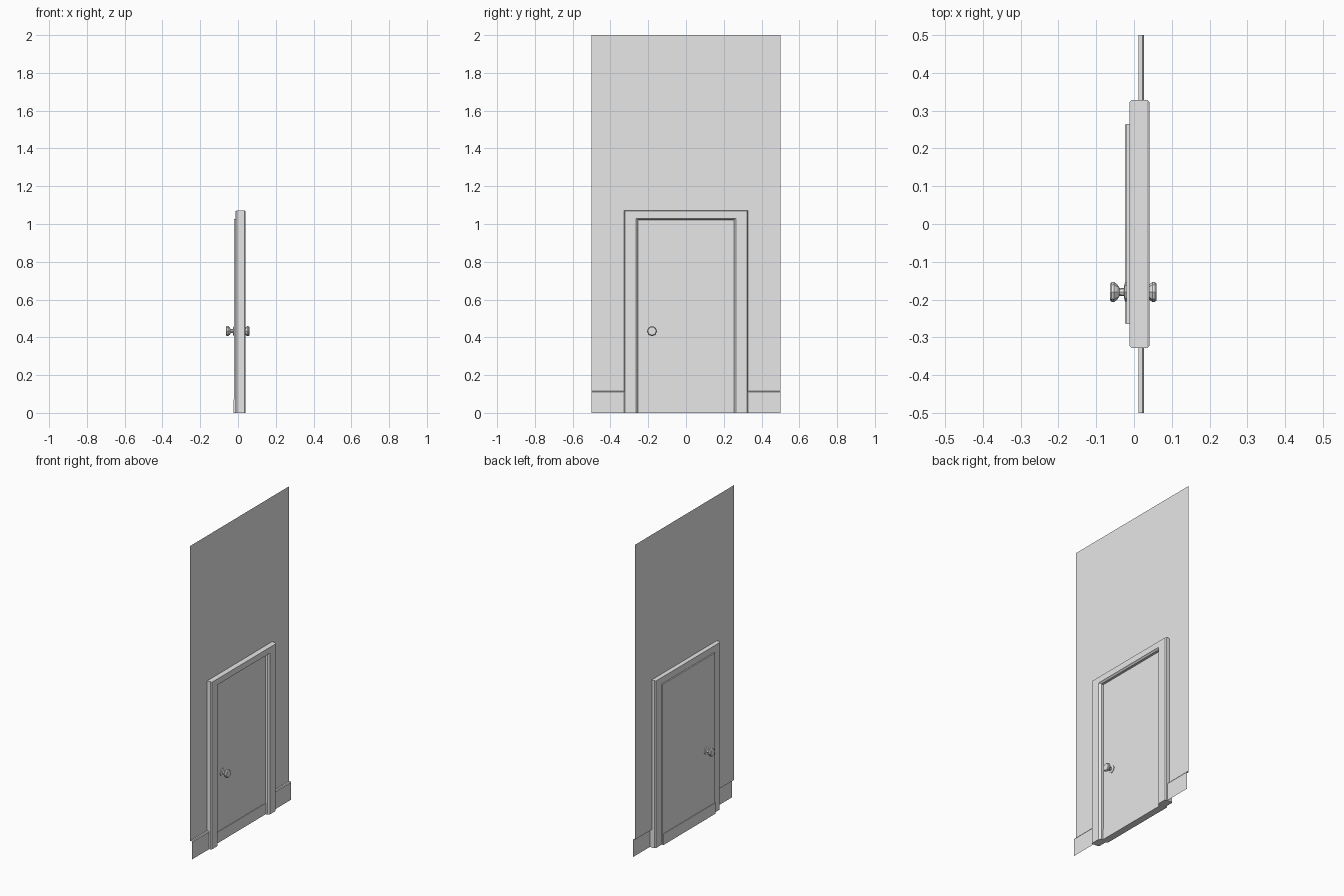
import bpy, bmesh, math
from mathutils import Matrix

cube = bpy.data.objects.get("Cube")
if cube:
    bpy.data.objects.remove(cube, do_unlink=True)

paint = bpy.data.materials.new("light_grey")
paint.use_nodes = True
grey = (0.8, 0.8, 0.8, 1)
paint.diffuse_color = grey
paint.node_tree.nodes["Principled BSDF"].inputs["Base Color"].default_value = grey


def finish(name, bm, normals=True):
    bmesh.ops.remove_doubles(bm, verts=bm.verts, dist=0.0001)
    if normals:
        bmesh.ops.recalc_face_normals(bm, faces=bm.faces)
    mesh = bpy.data.meshes.new(name)
    bm.to_mesh(mesh)
    bm.free()
    mesh.materials.append(paint)
    ob = bpy.data.objects.new(name, mesh)
    bpy.context.collection.objects.link(ob)
    return ob


def box(name, x, y, z):
    bm = bmesh.new()
    bmesh.ops.create_cube(bm, size=1)
    for v in bm.verts:
        v.co = [lo + (c + 0.5) * (hi - lo) for c, (lo, hi) in zip(v.co, (x, y, z))]
    return finish(name, bm)


def sheet(bm, profile, y0, y1):
    # Sweep an (x, z) profile along y, facing +x
    for (xa, za), (xb, zb) in zip(profile, profile[1:]):
        corners = [(xa, y0, za), (xa, y1, za), (xb, y1, zb), (xb, y0, zb)]
        bm.faces.new([bm.verts.new(c) for c in corners])


# Thin wall sheet around the doorway
WALL_X = 0.012
HALF = 0.5
JAMB = 0.3
LINTEL = 1.05
bm = bmesh.new()
for y0, y1 in ((-HALF, -JAMB), (JAMB, HALF)):
    sheet(bm, [(WALL_X, 0.115), (WALL_X, LINTEL), (WALL_X, 2)], y0, y1)
sheet(bm, [(WALL_X, LINTEL), (WALL_X, 2)], -JAMB, JAMB)
finish("wall", bm, normals=False)

# Skirting boards with a small sloped top
for side, y0, y1 in (("right", -HALF, -JAMB), ("left", JAMB, HALF)):
    bm = bmesh.new()
    sheet(bm, [(0.026, 0), (0.026, 0.11), (0.022, 0.115), (WALL_X, 0.115)], y0, y1)
    finish("skirting_" + side, bm, normals=False)

# Door frame: one moulding section swept around a mitred U path
BACK, FRONT, BEVEL = -0.012, 0.041, 0.006
section = [(0, BACK + BEVEL), (BEVEL, BACK), (1, BACK), (1, 0.03),
           (0.83, FRONT), (BEVEL, FRONT), (0, FRONT - BEVEL)]
section = [(u * 0.075 if u > 0.1 else u, x) for u, x in section]
bm = bmesh.new()
rings = []
for side, top in ((-1, False), (-1, True), (1, True), (1, False)):
    ring = []
    for u, x in section:
        drop = u * 0.67
        ring.append(bm.verts.new((x, side * (0.328 - u), 1.072 - drop if top else 0)))
    rings.append(ring)
for a, b in zip(rings, rings[1:]):
    for i in range(len(section)):
        j = (i + 1) % len(section)
        bm.faces.new((a[i], a[j], b[j], b[i]))
bm.faces.new(rings[0])
bm.faces.new(rings[-1])
finish("door_frame", bm)

# Door leaf and the kick board at its foot
box("door", (-0.02, 0.016), (-0.265, 0.265), (0.01, 1.027))
box("kick_board", (-0.024, 0.02), (-0.263, 0.263), (0, 0.07))


# Door knobs turned from a faceted profile of (radius, distance from door centre)
MID = -0.002
knob = [(0.025, 0.016), (0.025, 0.022), (0.011, 0.025), (0.01, 0.036),
        (0.02, 0.042), (0.027, 0.051), (0.026, 0.058), (0.022, 0.062)]
for name, sign in (("knob_front", 1), ("knob_back", -1)):
    bm = bmesh.new()
    loops = []
    for r, d in knob:
        ring = bmesh.ops.create_circle(bm, segments=8, radius=r)["verts"]
        bmesh.ops.rotate(bm, verts=ring, matrix=Matrix.Rotation(math.pi / 2, 3, "Y"))
        bmesh.ops.translate(bm, verts=ring, vec=(MID + sign * d, -0.18, 0.433))
        loops.append(ring)
    for a, b in zip(loops, loops[1:]):
        for i in range(8):
            j = (i + 1) % 8
            bm.faces.new((a[i], a[j], b[j], b[i]))
    bm.faces.new(loops[0])
    bm.faces.new(loops[-1])
    finish(name, bm)
